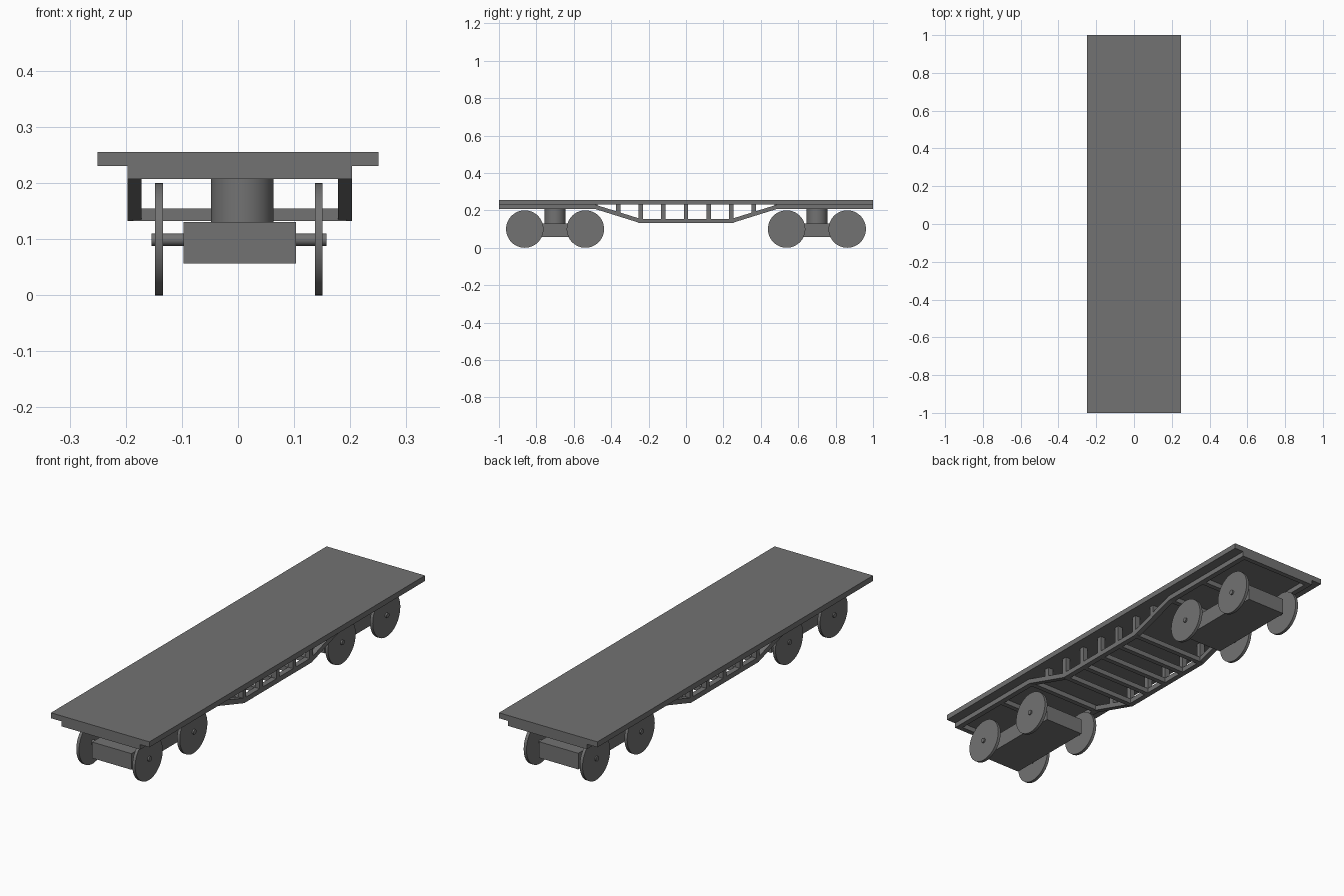
import bpy, bmesh, math

cube = bpy.data.objects.get("Cube")
if cube:
    bpy.data.objects.remove(cube, do_unlink=True)

steel = bpy.data.materials.new("dark grey steel")
steel.use_nodes = True
GREY = (0.17, 0.17, 0.17, 1)
steel.diffuse_color = GREY
steel.node_tree.nodes["Principled BSDF"].inputs["Base Color"].default_value = GREY


def finish(name, bm):
    bmesh.ops.recalc_face_normals(bm, faces=bm.faces)
    mesh = bpy.data.meshes.new(name)
    bm.to_mesh(mesh)
    bm.free()
    mesh.materials.append(steel)
    ob = bpy.data.objects.new(name, mesh)
    bpy.context.collection.objects.link(ob)
    return ob


def box(name, x, y, z):
    """Box from (low, high) pairs on each axis."""
    bm = bmesh.new()
    bmesh.ops.create_cube(bm, size=1)
    for v in bm.verts:
        v.co = [sum(r) / 2 + c * (r[1] - r[0]) for r, c in zip((x, y, z), v.co)]
    return finish(name, bm)


def cylinder(name, centre, radius, depth, along_x=False, sides=48):
    bm = bmesh.new()
    bmesh.ops.create_cone(bm, cap_ends=True, segments=sides,
                          radius1=radius, radius2=radius, depth=depth)
    ob = finish(name, bm)
    ob.location = centre
    if along_x:
        ob.rotation_euler.y = math.pi / 2
    bpy.ops.object.select_all(action='DESELECT')
    ob.select_set(True)
    bpy.context.view_layer.objects.active = ob
    bpy.ops.object.shade_smooth_by_angle(angle=math.radians(35))
    return ob


MID = 0.003        # frame centre line
BEAM = 0.023       # bar thickness
HALF = 0.2         # frame half width
HIGH, LOW = 0.207, 0.132
DECK = 0.23
KNEE, BEND = 0.245, 0.485

# Deck
box("deck", (-0.25, 0.25), (-1, 1), (DECK, 0.255))

# Side sills that dip into a truss at mid length
path = [(-1, HIGH), (-BEND, HIGH), (-KNEE, LOW), (KNEE, LOW), (BEND, HIGH), (1, HIGH)]
for side, label in ((1, "left"), (-1, "right")):
    outer = MID + side * HALF
    inner = MID + side * (HALF - 0.025)
    bm = bmesh.new()
    rings = [[bm.verts.new((x, y, z + dz)) for x, dz in
              ((inner, 0), (outer, 0), (outer, BEAM), (inner, BEAM))] for y, z in path]
    for a, b in zip(rings, rings[1:]):
        for i in range(4):
            j = (i + 1) % 4
            bm.faces.new((a[i], a[j], b[j], b[i]))
    bm.faces.new(rings[0])
    bm.faces.new(rings[-1])
    finish(label + "_truss_sill", bm)

    # Truss posts
    for k in range(-3, 4):
        y = k * 0.121
        slope = max(0, abs(y) - KNEE) / (BEND - KNEE)
        foot = LOW + (HIGH - LOW) * slope + BEAM / 2
        box(label + "_truss_post", sorted((inner, outer)),
            (y - BEAM / 2, y + BEAM / 2), (foot, DECK))


def cross_beam(name, y, z):
    span = HALF - 0.01
    box(name, (MID - span, MID + span), (y - BEAM / 2, y + BEAM / 2), (z, z + BEAM))


# Cross beams under the truss and under the deck
for k in range(-2, 3):
    cross_beam("lower_cross_beam", k * 0.121, LOW)
for y in (BEND, 0.7, 1 - BEAM / 2):
    for end in (-1, 1):
        cross_beam("upper_cross_beam", y * end, HIGH)

# Bogies
for end, label in ((-1, "front"), (1, "rear")):
    y = end * 0.7
    box(label + "_bogie_block", (MID - 0.1, MID + 0.1), (y - 0.22, y + 0.22), (0.057, 0.131))
    cylinder(label + "_bogie_pivot", (0.0075, y, 0.18), 0.056, 0.1)
    for offset in (-0.162, 0.162):
        cylinder(label + "_axle", (0.002, y + offset, 0.099), 0.011, 0.312, True, 24)
        for side in (-1, 1):
            cylinder(label + "_wheel", (0.0015 + side * 0.1425, y + offset, 0.1),
                     0.1, 0.014, True)
